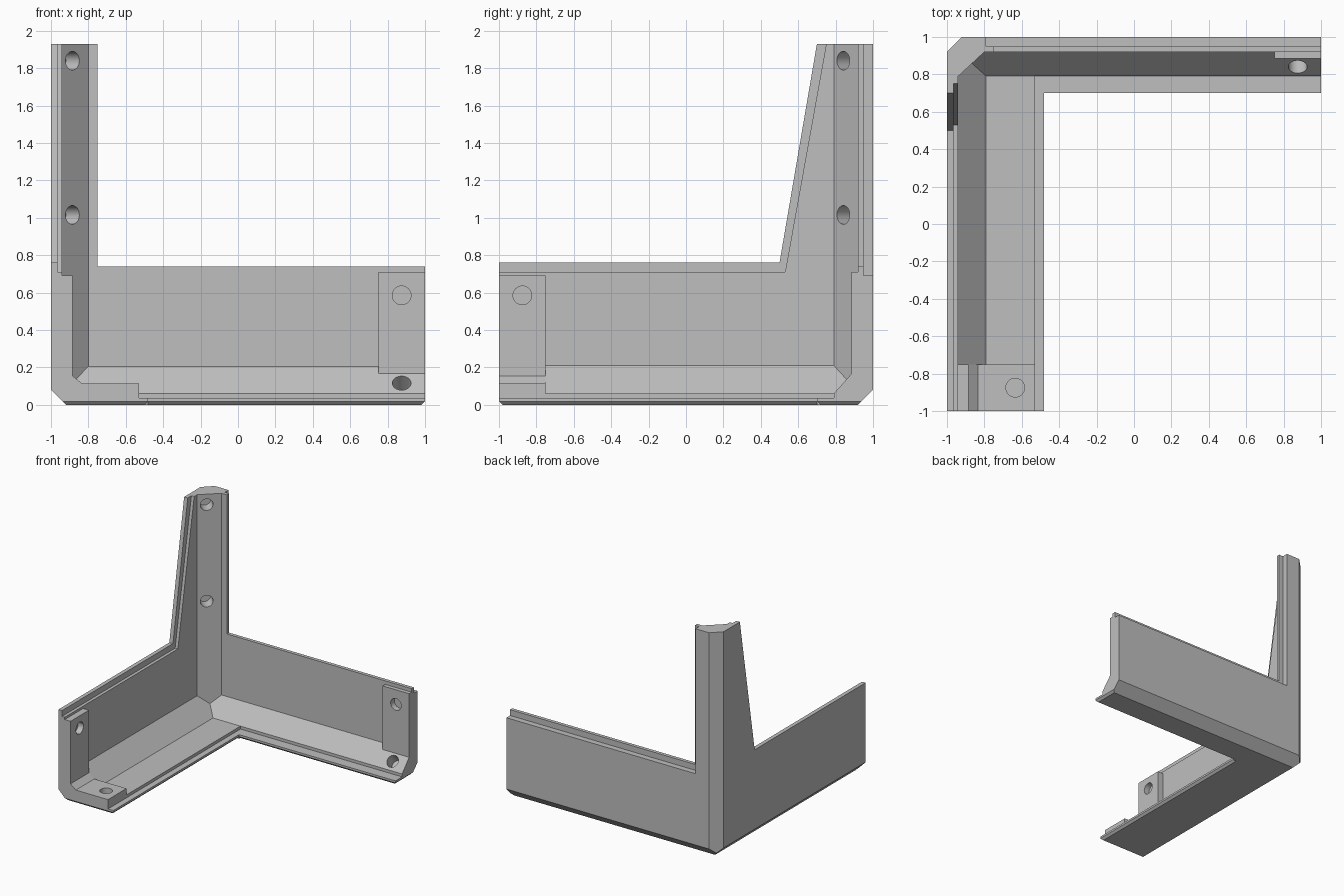
import bpy, bmesh
from mathutils import Vector, Matrix

cube = bpy.data.objects.get("Cube")
if cube:
    bpy.data.objects.remove(cube, do_unlink=True)

grey = bpy.data.materials.new("plain grey")
grey.use_nodes = True
COLOUR = (0.52, 0.52, 0.52, 1)
grey.diffuse_color = COLOUR
grey.node_tree.nodes["Principled BSDF"].inputs["Base Color"].default_value = COLOUR


def to_object(bm, name):
    bmesh.ops.recalc_face_normals(bm, faces=bm.faces)
    mesh = bpy.data.meshes.new(name)
    bm.to_mesh(mesh)
    bm.free()
    mesh.materials.append(grey)
    obj = bpy.data.objects.new(name, mesh)
    bpy.context.collection.objects.link(obj)
    return obj


def box(name, lo, hi, slices=()):
    """Box between two corners, with edges sliced off by (point, normal) planes."""
    bm = bmesh.new()
    lo, hi = Vector(lo), Vector(hi)
    bmesh.ops.create_cube(bm, size=1, matrix=Matrix.Translation((lo + hi) / 2)
                          @ Matrix.Diagonal((*(hi - lo), 1)))
    for point, normal in slices:
        bmesh.ops.bisect_plane(bm, geom=bm.verts[:] + bm.edges[:] + bm.faces[:],
                               plane_co=point, plane_no=normal, clear_outer=True)
        rim = [e for e in bm.edges if e.is_boundary]
        bmesh.ops.edgeloop_fill(bm, edges=rim)
    return to_object(bm, name)


def prism(name, axis, start, end, points):
    """Profile in the two other axes, extruded along one axis."""
    bm = bmesh.new()
    verts = []
    for p in points:
        co = list(p)
        co.insert(axis, start)
        verts.append(bm.verts.new(co))
    face = bm.faces.new(verts)
    new = bmesh.ops.extrude_face_region(bm, geom=[face])["geom"]
    shift = Vector((0, 0, 0))
    shift[axis] = end - start
    bmesh.ops.translate(bm, vec=shift, verts=[g for g in new if isinstance(g, bmesh.types.BMVert)])
    return to_object(bm, name)


def drill(centre, direction, depth):
    bm = bmesh.new()
    turn = Vector(direction).to_track_quat('Z', 'Y').to_matrix().to_4x4()
    bmesh.ops.create_cone(bm, cap_ends=True, segments=32, radius1=0.05, radius2=0.05,
                          depth=2 * depth, matrix=Matrix.Translation(centre) @ turn)
    return to_object(bm, "drill")


def combine(tool, operation='DIFFERENCE'):
    mod = bracket.modifiers.new("combine", 'BOOLEAN')
    mod.operation = operation
    mod.solver = 'EXACT'
    mod.object = tool
    bpy.context.view_layer.objects.active = bracket
    bpy.ops.object.modifier_apply(modifier=mod.name)
    bpy.data.objects.remove(tool, do_unlink=True)


# Outer block with its three meeting edges chamfered
bracket = box("corner_bracket", (-1, -1, 0), (1, 1, 1.93), [
    ((-1, 0.92, 0), (-1, 1, 0)),
    ((-1, 0, 0.08), (-1, 0, -1)),
    ((0, 1, 0.08), (0, 1, -1))])

# Hollow interior, leaving sloped fillets where walls and floor meet
combine(box("hollow", (-0.94, -1.2, 0.06), (1.2, 0.92, 2.2), [
    ((-0.94, 0.79, 0), (-0.13, 0.14, 0)),
    ((-0.94, 0, 0.21), (-1, 0, -1)),
    ((0, 0.92, 0.205), (0, 0.145, -0.13))]))

# Floor opening and its lowered lip
combine(box("floor_opening", (-0.48, -1.2, -0.2), (1.2, 0.7, 2.2)))
combine(box("floor_lip", (-0.53, -1.2, 0.035), (1.2, 0.79, 0.6)))

# Left wall: low top, slanted upright, inner half stepped back
combine(prism("left_trim", 0, -1.2, -0.9,
              [(-1.2, 0.76), (0.5, 0.76), (0.7, 1.93), (0.7, 2.2), (-1.2, 2.2)]))
combine(prism("left_step", 0, -0.966, -0.9,
              [(-1.2, 0.71), (0.53, 0.71), (0.75, 1.93), (0.75, 2.2), (-1.2, 2.2)]))

# Back wall: low top, outer half stepped back
combine(box("back_trim", (-0.75, 0.85, 0.74), (1.2, 1.2, 2.2)))
combine(box("back_step", (-0.79, 0.95, 0.69), (1.2, 1.2, 2.2)))

# Thick screw pads at the two open ends
combine(prism("left_pad", 1, -1, -0.75,
              [(-0.96, 0.05), (-0.96, 0.69), (-0.885, 0.69), (-0.885, 0.155),
               (-0.835, 0.115), (-0.53, 0.115), (-0.53, 0.05)]), 'UNION')
combine(box("back_pad", (0.75, 0.885, 0.15), (1, 0.94, 0.71)), 'UNION')

# Small chamfer under the rim of the floor
S = 0.018
for axis, start, end, u, v in [(1, -1.2, 0.7, -0.48, 0), (0, -0.48, 1.2, 0.7, 0),
                               (0, -1.2, -0.4, -1, 0), (1, 0.6, 1.2, 1, 0)]:
    combine(prism("rim_chamfer", axis, start, end,
                  [(u - S, v), (u, v - S), (u + S, v), (u, v + S)]))

# Blind screw holes
for centre, direction, depth in [
        ((-0.885, 0.841, 1.015), (-1, 1, 0), 0.1),
        ((-0.885, 0.841, 1.84), (-1, 1, 0), 0.1),
        ((0.875, 0.84, 0.116), (0, 1, -1), 0.1),
        ((0.875, 0.885, 0.585), (0, 1, 0), 0.05),
        ((-0.885, -0.875, 0.585), (1, 0, 0), 0.05),
        ((-0.635, -0.875, 0.115), (0, 0, 1), 0.05)]:
    combine(drill(centre, direction, depth))

# Smooth hole walls, crisp edges elsewhere
bpy.ops.object.select_all(action='DESELECT')
bracket.select_set(True)
bpy.context.view_layer.objects.active = bracket
bpy.ops.object.shade_smooth_by_angle(angle=0.4)
